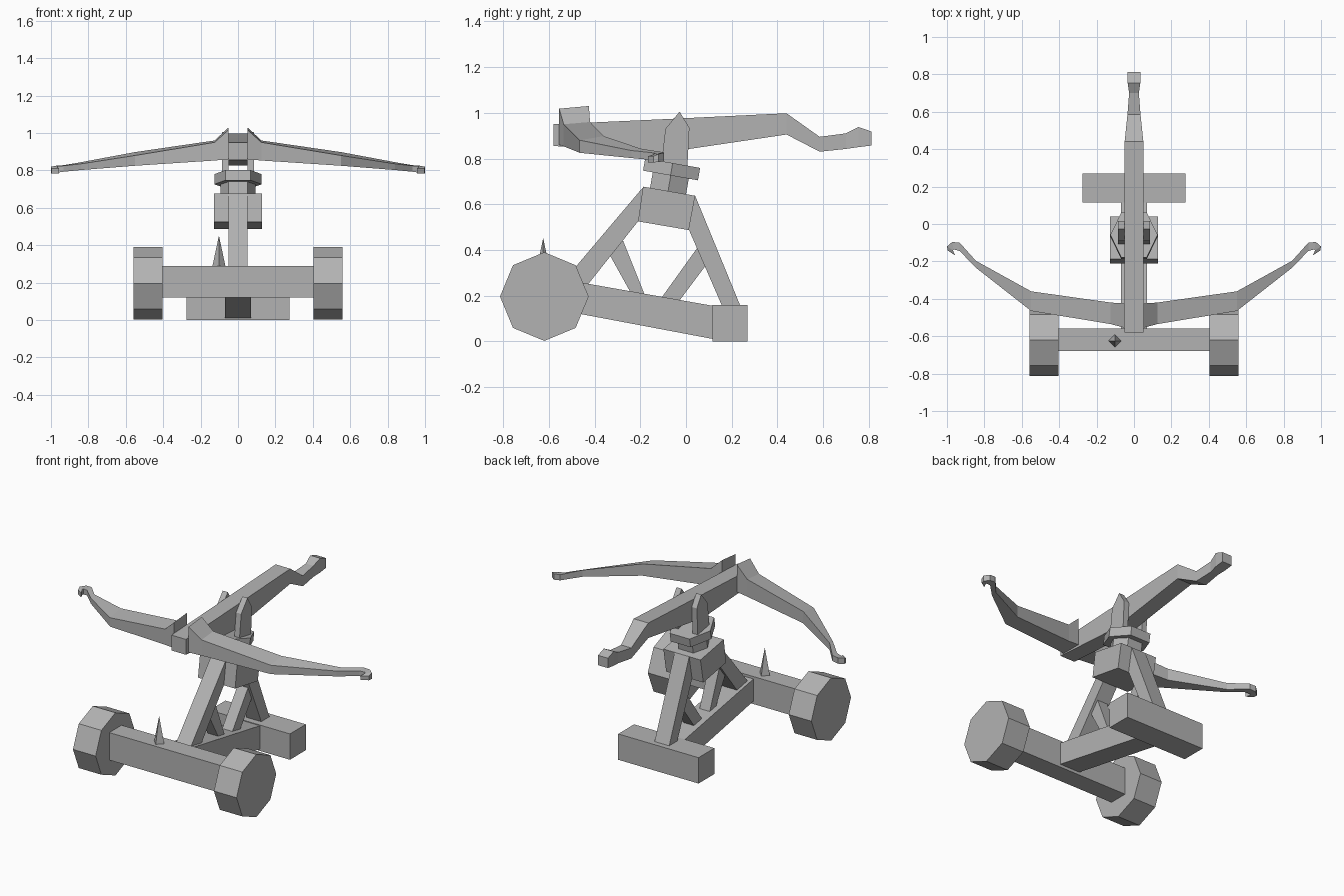
import bpy, bmesh, math
from mathutils import Matrix, Vector

if "Cube" in bpy.data.objects:
    bpy.data.objects.remove(bpy.data.objects["Cube"])

grey = bpy.data.materials.new("weathered_grey")
grey.diffuse_color = (0.45, 0.45, 0.45, 1)
grey.use_nodes = True
grey.node_tree.nodes["Principled BSDF"].inputs["Base Color"].default_value = grey.diffuse_color


def finish(name, bm):
    bmesh.ops.recalc_face_normals(bm, faces=bm.faces)
    me = bpy.data.meshes.new(name)
    bm.to_mesh(me)
    bm.free()
    me.materials.append(grey)
    ob = bpy.data.objects.new(name, me)
    bpy.context.collection.objects.link(ob)
    return ob


def loft(name, rings, mirror=False):
    """Skin a row of equal-length rings and cap both ends."""
    bm = bmesh.new()
    vs = [[bm.verts.new(p) for p in r] for r in rings]
    n = len(rings[0])
    for a, b in zip(vs, vs[1:]):
        for i in range(n):
            j = (i + 1) % n
            bm.faces.new((a[i], a[j], b[j], b[i]))
    bm.faces.new(vs[0])
    bm.faces.new(vs[-1])
    if mirror:
        dup = bmesh.ops.duplicate(bm, geom=bm.verts[:] + bm.edges[:] + bm.faces[:])
        for v in dup["geom"]:
            if isinstance(v, bmesh.types.BMVert):
                v.co.x *= -1
    return finish(name, bm)


def slab(name, x0, x1, yz):
    """Side profile given as (y, z) points, extruded from x0 to x1."""
    return loft(name, [[(x, y, z) for y, z in yz] for x in (x0, x1)])


def box(name, x, y0, y1, z0, z1):
    return slab(name, -x, x, [(y0, z0), (y1, z0), (y1, z1), (y0, z1)])


# Wheels and axle
wheel = [(-0.62 + 0.194 * math.cos(i * math.pi / 4),
          0.196 + 0.194 * math.sin(i * math.pi / 4)) for i in range(8)]
slab("left_wheel", -0.56, -0.405, wheel)
slab("right_wheel", 0.405, 0.56, wheel)
box("axle", 0.405, -0.68, -0.56, 0.12, 0.29)

# Ground frame
box("rear_foot", 0.275, 0.115, 0.27, 0, 0.16)
slab("base_beam", -0.07, 0.07,
     [(-0.57, 0.14), (0.12, 0.01), (0.12, 0.155), (-0.57, 0.277)])

# Legs and braces
slab("front_leg", -0.05, 0.05,
     [(-0.56, 0.235), (-0.44, 0.235), (-0.19, 0.55), (-0.19, 0.672)])
slab("rear_leg", -0.05, 0.05,
     [(0.16, 0.15), (0.24, 0.15), (0.04, 0.637), (0.012, 0.49)])
slab("front_brace", -0.035, 0.035,
     [(-0.235, 0.2), (-0.175, 0.19), (-0.275, 0.44), (-0.335, 0.38)])
slab("rear_brace", -0.035, 0.035,
     [(-0.115, 0.18), (-0.035, 0.17), (0.085, 0.33), (0.05, 0.41)])

# Tilted head block with hexagonal swivel
slab("head_block", -0.127, 0.127,
     [(-0.21, 0.525), (0.012, 0.487), (0.04, 0.637), (-0.188, 0.677)])

tilt = Matrix.Rotation(math.radians(-10), 4, 'X')


def swivel(name, rx, ry, centre, h):
    hexa = [(rx, 0), (rx * 0.54, ry), (-rx * 0.54, ry),
            (-rx, 0), (-rx * 0.54, -ry), (rx * 0.54, -ry)]
    loft(name, [[tilt @ Vector((x, y, z)) + Vector(centre) for x, y in hexa]
                for z in (-h / 2, h / 2)])


swivel("swivel_neck", 0.093, 0.08, (0, -0.072, 0.695), 0.09)
swivel("swivel_collar", 0.126, 0.122, (0, -0.063, 0.753), 0.055)

# Pointed cheeks holding the stock
cheek = [(-0.11, 0.76), (0.005, 0.745), (0.015, 0.935), (-0.028, 1.005), (-0.09, 0.93)]
slab("left_cheek", -0.085, -0.05, cheek)
slab("right_cheek", 0.05, 0.085, cheek)

# Stock with narrowed tail: y, half width, bottom, top
stock = [(-0.58, 0.05, 0.855, 0.95), (-0.1, 0.05, 0.825, 0.972),
         (0.44, 0.05, 0.905, 0.998), (0.585, 0.035, 0.83, 0.895),
         (0.70, 0.026, 0.842, 0.91), (0.755, 0.034, 0.85, 0.938),
         (0.812, 0.034, 0.857, 0.918)]
loft("stock", [[(-w, y, b), (w, y, b), (w, y, t), (-w, y, t)] for y, w, b, t in stock])

# Bow arms: front x, front y, back x, back y, bottom, front top, back top
bow = [(0.05, -0.555, 0.05, -0.425, 0.86, 1.018, 1.03),
       (0.125, -0.535, 0.125, -0.42, 0.853, 0.95, 0.96),
       (0.55, -0.465, 0.55, -0.36, 0.825, 0.88, 0.898),
       (0.84, -0.238, 0.845, -0.197, 0.802, 0.835, 0.843),
       (0.932, -0.145, 0.932, -0.1, 0.793, 0.825, 0.828),
       (0.965, -0.135, 0.972, -0.096, 0.788, 0.822, 0.825),
       (0.968, -0.142, 1.0, -0.12, 0.785, 0.818, 0.82),
       (0.957, -0.167, 0.996, -0.142, 0.783, 0.81, 0.81)]
loft("bow_arms", [[(fx, fy, b), (bx, by, b), (bx, by, bt), (fx, fy, ft)]
                  for fx, fy, bx, by, b, ft, bt in bow], mirror=True)

# Spike on the axle
bm = bmesh.new()
bmesh.ops.create_cone(bm, cap_ends=True, segments=4, radius1=0.036, radius2=0,
                      depth=0.17, matrix=Matrix.Translation((-0.102, -0.625, 0.367)))
bmesh.ops.remove_doubles(bm, verts=bm.verts[:], dist=0.0001)
finish("axle_spike", bm)
